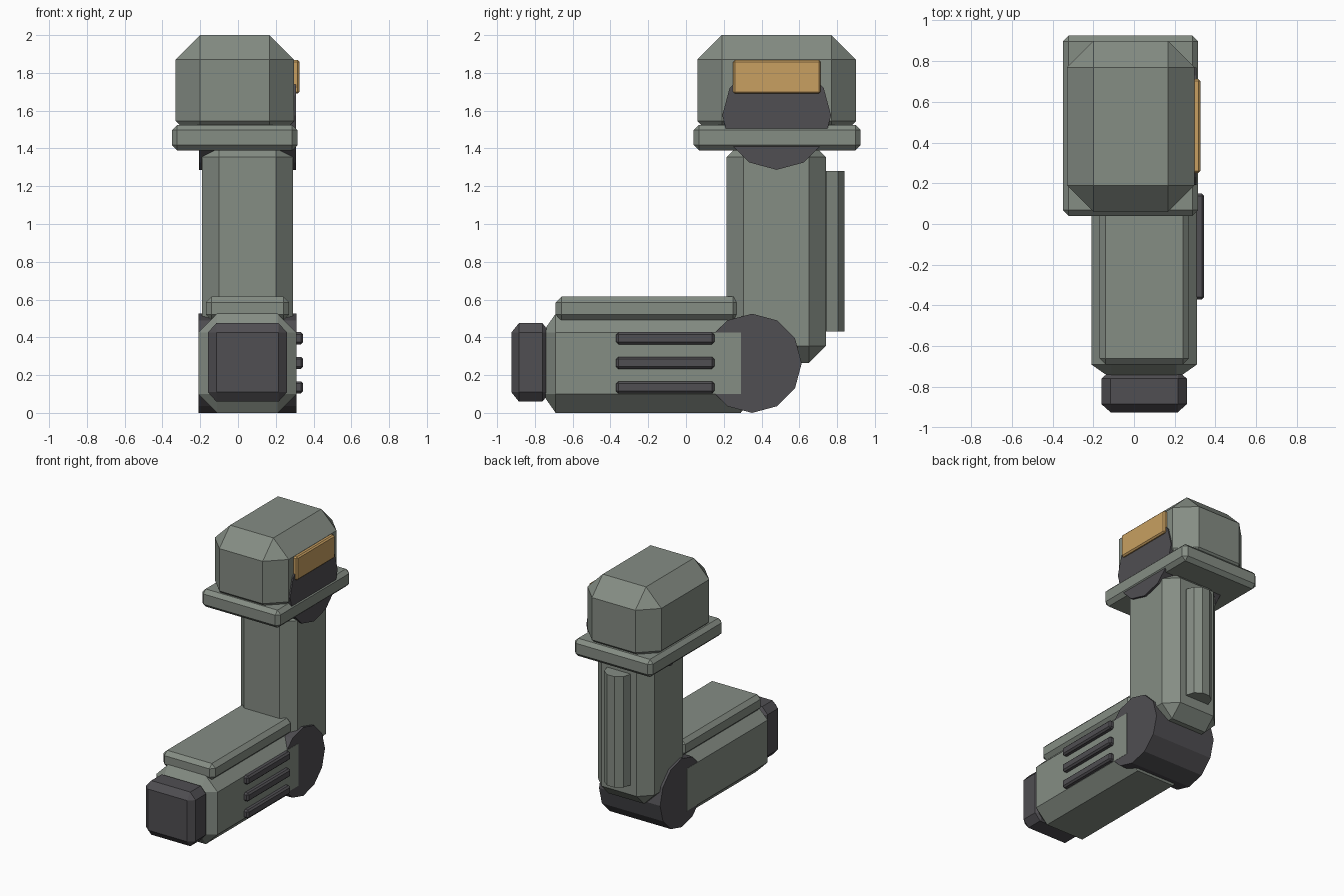
import bpy, bmesh, math
from itertools import product
from mathutils import Matrix, Vector

if "Cube" in bpy.data.objects:
    bpy.data.objects.remove(bpy.data.objects["Cube"])


def material(name, rgb):
    mat = bpy.data.materials.new(name)
    mat.use_nodes = True
    mat.diffuse_color = (*rgb, 1)
    mat.node_tree.nodes["Principled BSDF"].inputs["Base Color"].default_value = (*rgb, 1)
    return mat


GREEN = material("grey green", (0.235, 0.266, 0.231))
DARK = material("dark grey", (0.08, 0.077, 0.085))
GOLD = material("gold", (0.58, 0.35, 0.12))


def finish(bm, name, mat):
    bmesh.ops.recalc_face_normals(bm, faces=bm.faces)
    mesh = bpy.data.meshes.new(name)
    bm.to_mesh(mesh)
    bm.free()
    mesh.materials.append(mat)
    obj = bpy.data.objects.new(name, mesh)
    bpy.context.collection.objects.link(obj)
    return obj


def chamfer_box(name, mat, xs, ys, zs, cut):
    """Box between the given ranges with every edge cut by cut = (x, y, z)."""
    lo, hi = Vector((xs[0], ys[0], zs[0])), Vector((xs[1], ys[1], zs[1]))
    mid, half = (lo + hi) / 2, (hi - lo) / 2
    bm = bmesh.new()
    for signs in product((-1, 1), repeat=3):
        for full in range(3):
            size = [half[i] - (0 if i == full else cut[i]) for i in range(3)]
            bm.verts.new([mid[i] + signs[i] * size[i] for i in range(3)])
    bmesh.ops.convex_hull(bm, input=bm.verts)
    bmesh.ops.dissolve_limit(bm, angle_limit=0.01, verts=bm.verts, edges=bm.edges)
    return finish(bm, name, mat)


def drum(name, mat, center, radius, length, sides, rotation):
    bm = bmesh.new()
    bmesh.ops.create_cone(bm, cap_ends=True, segments=sides, radius1=radius,
                          radius2=radius, depth=length,
                          matrix=Matrix.Translation(center) @ rotation)
    return finish(bm, name, mat)


ACROSS = Matrix.Rotation(math.pi / 2, 4, 'Y')
UPRIGHT = Matrix.Rotation(math.pi / 2, 4, 'Z')

# Forearm with top plate and hand block
chamfer_box("forearm", GREEN, (-0.21, 0.31), (-0.76, 0.36), (0, 0.525), (0.1, 0.07, 0.1))
chamfer_box("forearm_top_plate", GREEN, (-0.17, 0.27), (-0.69, 0.28), (0.49, 0.615), (0.03,) * 3)
chamfer_box("hand_block", DARK, (-0.16, 0.26), (-0.925, -0.72), (0.06, 0.475), (0.045, 0.04, 0.05))

# Side fins
for i, z in enumerate((0.135, 0.265, 0.395)):
    chamfer_box(f"side_fin_{i + 1}", DARK, (0.28, 0.345), (-0.37, 0.15),
                (z - 0.032, z + 0.032), (0.012,) * 3)

# Elbow and upper arm
drum("elbow_joint", DARK, (0.05, 0.35, 0.2625), 0.2625, 0.518, 12, ACROSS)
chamfer_box("upper_arm", GREEN, (-0.19, 0.29), (0.215, 0.74), (0.265, 1.445), (0.09,) * 3)
drum("rear_piston", GREEN, (0.05, 0.745, 0.855), 0.1, 0.85, 10, UPRIGHT)

# Shoulder
drum("shoulder_joint", DARK, (0.05, 0.48, 1.575), 0.288, 0.515, 12, ACROSS)
chamfer_box("shoulder_flange", GREEN, (-0.35, 0.315), (0.04, 0.925), (1.39, 1.525), (0.028,) * 3)
chamfer_box("shoulder_armour", GREEN, (-0.33, 0.297), (0.06, 0.9), (1.415, 2.0), (0.13,) * 3)
chamfer_box("shoulder_panel", GOLD, (0.275, 0.326), (0.25, 0.713), (1.69, 1.868), (0.01,) * 3)
